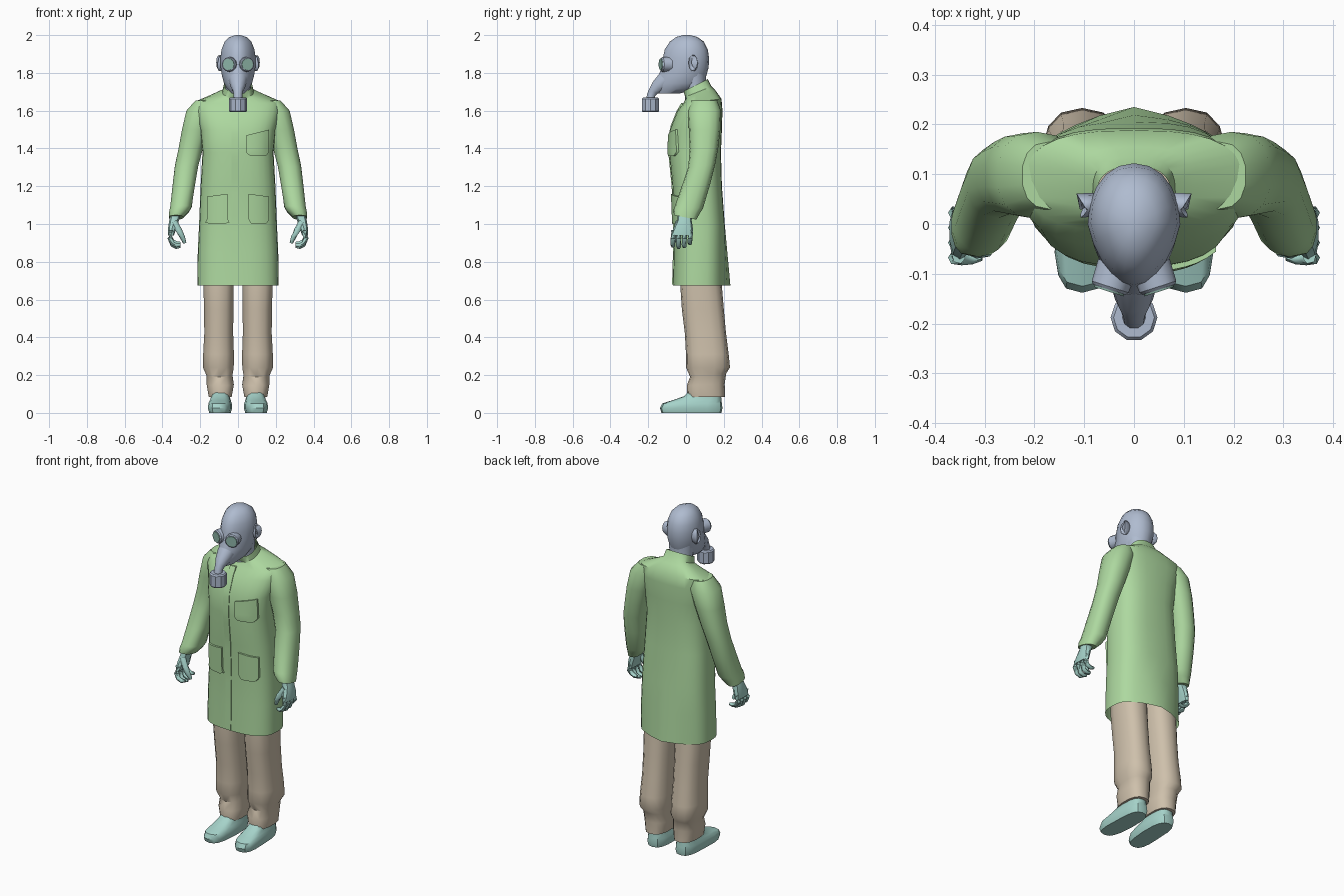
import bpy, bmesh, math
from mathutils import Vector

def mat(name, rgb):
    m = bpy.data.materials.new(name)
    m.diffuse_color = (*rgb, 1)
    return m

GREY = mat("mask grey", (0.43, 0.50, 0.63))
GREEN = mat("coat green", (0.42, 0.69, 0.35))
BEIGE = mat("trouser beige", (0.62, 0.53, 0.41))
TEAL = mat("glove teal", (0.38, 0.65, 0.59))
LENS = mat("lens green", (0.26, 0.45, 0.38))

def finish(name, bm, material, angle=40):
    bmesh.ops.recalc_face_normals(bm, faces=bm.faces[:])
    me = bpy.data.meshes.new(name)
    bm.to_mesh(me)
    bm.free()
    me.materials.append(material)
    ob = bpy.data.objects.new(name, me)
    bpy.context.collection.objects.link(ob)
    bpy.ops.object.select_all(action='DESELECT')
    ob.select_set(True)
    bpy.context.view_layer.objects.active = ob
    bpy.ops.object.shade_smooth_by_angle(angle=math.radians(angle))
    return ob

def skin(bm, loops, caps):
    rows = [[bm.verts.new(p) for p in loop] for loop in loops]
    n = len(rows[0])
    for a, b in zip(rows, rows[1:]):
        for i in range(n):
            j = (i + 1) % n
            bm.faces.new((a[i], a[j], b[j], b[i]))
    if caps[0]:
        bm.faces.new(rows[0])
    if caps[1]:
        bm.faces.new(rows[-1])

def spow(v, p):
    return math.copysign(abs(v) ** p, v)

def loft(name, rings, material, side=1, n=16, p=0.8, caps=(True, True), taper=0, edit=None, angle=40):
    """Horizontal rings: z, x centre, half width, y front, y back, tilt dz/dy"""
    bm = bmesh.new()
    loops = []
    for z, cx, hw, yf, yb, tilt in rings:
        cy, d, loop = (yf + yb) / 2, (yb - yf) / 2, []
        for i in range(n):
            a = 2 * math.pi * i / n
            x, c = hw * spow(math.sin(a), p), spow(math.cos(a), p)
            x *= 1 - taper * max(0, c)
            loop.append(Vector((side * (cx + x), cy - d * c, z - tilt * d * c)))
        loops.append(loop)
    skin(bm, loops, caps)
    if edit:
        for v in bm.verts:
            edit(v.co)
    return finish(name, bm, material, angle)

def tube(name, path, material, side=1, n=6, angle=60):
    """Round tube through points: x, y, z, radius"""
    bm = bmesh.new()
    pts = [Vector((side * q[0], q[1], q[2])) for q in path]
    loops = []
    for i, c in enumerate(pts):
        t = pts[min(i + 1, len(pts) - 1)] - pts[max(i - 1, 0)]
        rot = t.to_track_quat('Z', 'Y')
        r = path[i][3]
        loops.append([c + rot @ Vector((r * math.cos(2 * math.pi * k / n),
                                        r * math.sin(2 * math.pi * k / n), 0)) for k in range(n)])
    skin(bm, loops, (True, True))
    return finish(name, bm, material, angle)

# Coat body, from hem to standing collar
P = 0.75
coat = [(0.675, 0, 0.215, -0.07, 0.205, 0), (0.85, 0, 0.213, -0.065, 0.205, 0),
        (1.00, 0, 0.206, -0.064, 0.205, 0), (1.20, 0, 0.198, -0.072, 0.19, 0),
        (1.38, 0, 0.188, -0.09, 0.185, 0), (1.50, 0, 0.200, -0.085, 0.19, 0),
        (1.60, 0, 0.225, -0.045, 0.193, 0), (1.65, 0, 0.218, -0.015, 0.188, 0.12),
        (1.688, 0, 0.12, 0.0, 0.155, 0.27), (1.70, 0, 0.083, -0.005, 0.135, 0.4),
        (1.735, 0, 0.075, -0.012, 0.115, 0.5)]

def back_pleat(co):
    if co.z < 1.0 and co.y > 0.12:
        co.y += 0.03 * max(0, 1 - abs(co.x) / 0.14) * (1.0 - co.z) / 0.325

loft("coat_body", coat, GREEN, n=28, p=P, caps=(False, False), edit=back_pleat)

def coat_front(x, z):
    """y of the coat front surface"""
    for a, b in zip(coat, coat[1:]):
        if a[0] <= z <= b[0]:
            t = (z - a[0]) / (b[0] - a[0])
            hw, yf, yb = (a[k] + (b[k] - a[k]) * t for k in (2, 3, 4))
            c = math.sqrt(max(0, 1 - (abs(x) / hw) ** (2 / P)))
            return (yf + yb) / 2 - (yb - yf) / 2 * c ** P
    return 0

def patch(name, x0, x1, z0, z1, lift, nx=6, nz=6, corner=0.018, slant=0):
    """Raised cloth panel that follows the coat front"""
    bm = bmesh.new()
    grid = []
    for j in range(nz + 1):
        row = []
        for i in range(nx + 1):
            u, v = i / nx, j / nz
            x, z = x0 + (x1 - x0) * u, z0 + (z1 - z0) * v + slant * u * v
            if j == 0 and i in (0, nx):
                x += corner * 0.5 * (1 if i == 0 else -1)
                z += corner * 0.5
            row.append(bm.verts.new((x, coat_front(x, z) - lift, z)))
        grid.append(row)
    for j in range(nz):
        for i in range(nx):
            bm.faces.new((grid[j][i], grid[j][i + 1], grid[j + 1][i + 1], grid[j + 1][i]))
    rim = [e for e in bm.edges if e.is_boundary]
    ext = bmesh.ops.extrude_edge_only(bm, edges=rim)
    for g in ext["geom"]:
        if isinstance(g, bmesh.types.BMVert):
            g.co.y += lift + 0.006
    return finish(name, bm, GREEN)

patch("chest_pocket", 0.045, 0.165, 1.36, 1.47, 0.010, slant=0.03)
for s, tag in ((1, "left"), (-1, "right")):
    patch("hip_pocket_" + tag, s * 0.055, s * 0.165, 1.0, 1.16, 0.011, slant=-0.015)
patch("coat_placket", -0.035, 0.003, 0.68, 1.64, 0.004, nx=2, nz=24, corner=0)

# Paired parts
for s, tag in ((1, "left"), (-1, "right")):
    loft("sleeve_" + tag, [
        (1.655, 0.17, 0.055, 0.03, 0.165, 0), (1.60, 0.195, 0.08, 0.01, 0.185, 0),
        (1.50, 0.225, 0.073, 0.015, 0.182, 0), (1.40, 0.25, 0.066, 0.02, 0.17, 0),
        (1.31, 0.272, 0.063, 0.012, 0.155, 0.1), (1.20, 0.288, 0.060, -0.025, 0.127, 0.1),
        (1.09, 0.302, 0.058, -0.058, 0.09, -0.1), (1.065, 0.312, 0.053, -0.066, 0.072, -0.15),
        (1.035, 0.328, 0.039, -0.064, 0.055, -0.2)], GREEN, s, n=14, p=0.85)
    loft("palm_" + tag, [
        (1.06, 0.328, 0.028, -0.045, 0.035, 0), (1.02, 0.338, 0.027, -0.046, 0.03, 0),
        (0.98, 0.348, 0.023, -0.066, 0.036, 0), (0.94, 0.354, 0.016, -0.078, 0.036, 0)],
        TEAL, s, n=10)
    for k in range(4):
        y, drop = -0.066 + 0.03 * k, (0.0, 0.008, 0.004, -0.012)[k]
        tube(f"finger_{k + 1}_{tag}", [
            (0.352, y, 0.965, 0.014), (0.359, y - 0.002, 0.925, 0.0145),
            (0.346, y - 0.004, 0.896 - drop, 0.013), (0.325, y - 0.003, 0.886 - drop, 0.012),
            (0.306, y, 0.889 - drop, 0.008)], TEAL, s)
    tube("thumb_" + tag, [(0.338, -0.04, 1.01, 0.018), (0.312, -0.053, 0.965, 0.017),
                          (0.294, -0.052, 0.93, 0.014), (0.282, -0.043, 0.90, 0.009)], TEAL, s)
    loft("trouser_leg_" + tag, [
        (0.90, 0.10, 0.085, -0.02, 0.17, 0), (0.67, 0.103, 0.082, -0.03, 0.19, 0),
        (0.55, 0.102, 0.079, -0.022, 0.20, 0), (0.42, 0.102, 0.078, -0.006, 0.212, 0),
        (0.31, 0.103, 0.083, 0.0, 0.226, 0), (0.24, 0.104, 0.083, 0.0, 0.233, 0),
        (0.20, 0.098, 0.070, 0.022, 0.213, 0.1), (0.15, 0.094, 0.073, 0.004, 0.205, 0.05),
        (0.085, 0.094, 0.062, 0.008, 0.206, 0)], BEIGE, s, n=14, p=0.8)

    def toe_out(co, s=s):
        co.x += s * max(0, 0.05 - co.y) * 0.06
    loft("shoe_" + tag, [
        (0.0, 0.093, 0.056, -0.13, 0.188, 0), (0.025, 0.093, 0.063, -0.138, 0.193, 0),
        (0.05, 0.093, 0.061, -0.125, 0.19, 0), (0.066, 0.093, 0.055, -0.075, 0.188, 0),
        (0.088, 0.093, 0.049, -0.01, 0.186, 0), (0.13, 0.093, 0.045, 0.03, 0.184, 0)],
        TEAL, s, n=16, p=0.68, edit=toe_out)

# Head with mask
loft("neck", [(1.60, 0, 0.068, 0.0, 0.115, 0), (1.72, 0, 0.066, -0.008, 0.103, 0),
              (1.80, 0, 0.075, -0.03, 0.106, 0)], GREY, n=16, p=1)
loft("masked_head", [
    (2.0, 0, 0.012, -0.015, 0.02, 0), (1.99, 0, 0.045, -0.052, 0.06, 0),
    (1.965, 0, 0.071, -0.086, 0.095, 0), (1.925, 0, 0.087, -0.112, 0.115, 0),
    (1.88, 0, 0.093, -0.122, 0.122, 0), (1.83, 0, 0.092, -0.128, 0.12, 0),
    (1.785, 0, 0.085, -0.146, 0.108, 0), (1.745, 0, 0.074, -0.158, 0.096, 0),
    (1.715, 0, 0.058, -0.160, 0.06, 0), (1.692, 0, 0.034, -0.15, -0.03, 0)],
    GREY, n=20, p=0.95, taper=0.25)
tube("mask_snout", [(0, -0.11, 1.76, 0.05), (0, -0.152, 1.725, 0.038), (0, -0.172, 1.705, 0.027),
                    (0, -0.184, 1.685, 0.023), (0, -0.188, 1.66, 0.024)], GREY, n=10)
tube("filter_canister", [(0, -0.188, 1.592, 0.042), (0, -0.188, 1.598, 0.047),
                         (0, -0.188, 1.663, 0.047), (0, -0.188, 1.67, 0.041)], GREY, n=10, angle=30)

# Eye pieces and ears
for s, tag in ((1, "left"), (-1, "right")):
    c, d = Vector((0.049, -0.130, 1.845)), Vector((0.32, -1, 0.0)).normalized()
    at = lambda k, r: (*(c + d * k), r)
    tube("eye_rim_" + tag, [at(-0.05, 0.040), at(-0.004, 0.039), at(0.002, 0.034)], GREY, s, n=12, angle=30)
    tube("eye_lens_" + tag, [at(-0.002, 0.032), at(0.006, 0.031)], LENS, s, n=12, angle=30)
    tube("ear_" + tag, [(0.080, 0.032, 1.85, 0.026), (0.094, 0.038, 1.852, 0.034),
                        (0.103, 0.042, 1.854, 0.028), (0.098, 0.036, 1.852, 0.014)], GREY, s, n=10)
    ear = bpy.context.object
    for v in ear.data.vertices:
        v.co.z = 1.852 + (v.co.z - 1.852) * 1.35
        v.co.y = 0.037 + (v.co.y - 0.037) * 0.8
